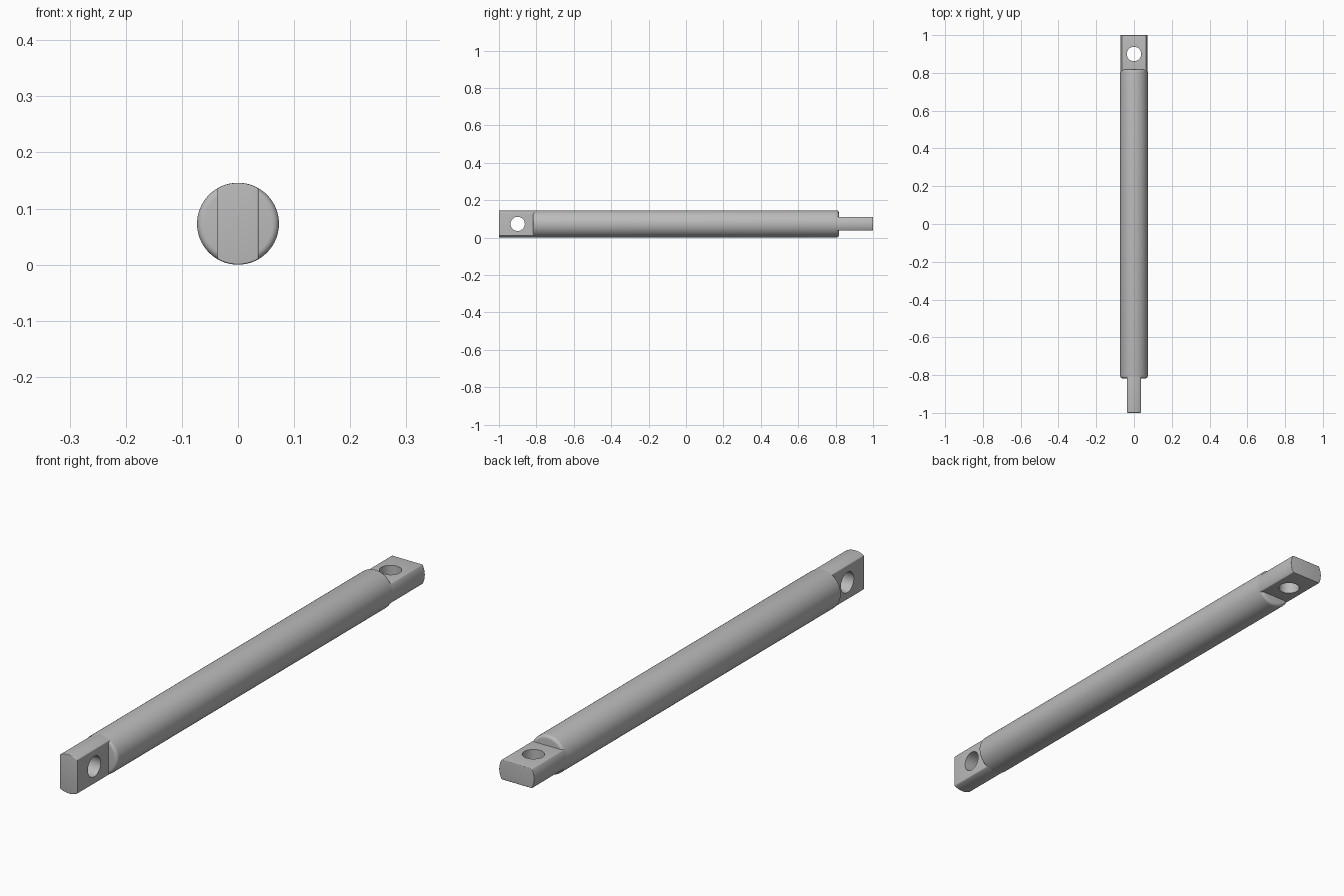
import bpy
from math import pi, sin, cos, radians
from mathutils import Matrix

old = bpy.data.objects.get("Cube")
if old:
    bpy.data.objects.remove(old, do_unlink=True)

R = 0.073          # rod radius, also the height of its axis
SHOULDER = 0.817   # where the round rod ends
FILLET = 0.012

steel = bpy.data.materials.new("grey steel")
steel.use_nodes = True
colour = (0.5, 0.5, 0.5, 1)
steel.diffuse_color = colour
steel.node_tree.nodes["Principled BSDF"].inputs["Base Color"].default_value = colour


def cylinder(name, radius, depth, centre, axis, verts=64):
    rot = {"x": (0, pi / 2, 0), "y": (pi / 2, 0, 0), "z": (0, 0, 0)}[axis]
    bpy.ops.mesh.primitive_cylinder_add(vertices=verts, radius=radius, depth=depth,
                                        location=centre, rotation=rot)
    ob = bpy.context.object
    ob.name = name
    return ob


def apply(ob, mod):
    bpy.context.view_layer.objects.active = ob
    bpy.ops.object.modifier_apply(modifier=mod.name)


def boolean(ob, cutter, operation):
    mod = ob.modifiers.new("cut", "BOOLEAN")
    mod.operation, mod.object, mod.solver = operation, cutter, "EXACT"
    apply(ob, mod)
    bpy.data.objects.remove(cutter, do_unlink=True)


def round_edges(ob, width):
    mod = ob.modifiers.new("fillet", "BEVEL")
    mod.width, mod.segments = width, 5
    mod.limit_method, mod.angle_limit = "ANGLE", radians(30)
    apply(ob, mod)


def finish(ob):
    ob.data.materials.clear()
    ob.data.materials.append(steel)
    bpy.ops.object.select_all(action="DESELECT")
    ob.select_set(True)
    bpy.context.view_layer.objects.active = ob
    bpy.ops.object.shade_smooth_by_angle(angle=radians(35))


# Round rod with filleted ends
rod = cylinder("rod", R, 2 * SHOULDER, (0, 0, R), "y")
round_edges(rod, FILLET)
finish(rod)

# Flattened tang at each end, drilled through; the two are a quarter turn apart
for name, side, hole_axis in (("front_tang", -1, "x"), ("back_tang", 1, "z")):
    inner = SHOULDER - 0.06
    middle = side * (1 + inner) / 2
    tang = cylinder(name, R - 0.0003, 1 - inner, (0, middle, R), "y")
    bpy.ops.mesh.primitive_cube_add(size=1, location=(0, middle, R))
    slab = bpy.context.object
    slab.scale = (R, 1, 1) if hole_axis == "x" else (1, 1, R)
    boolean(tang, slab, "INTERSECT")
    round_edges(tang, 0.009)
    drill = cylinder("drill", 0.038, 0.4, (0, side * 0.9, R), hole_axis, 48)
    boolean(tang, drill, "DIFFERENCE")
    finish(tang)
